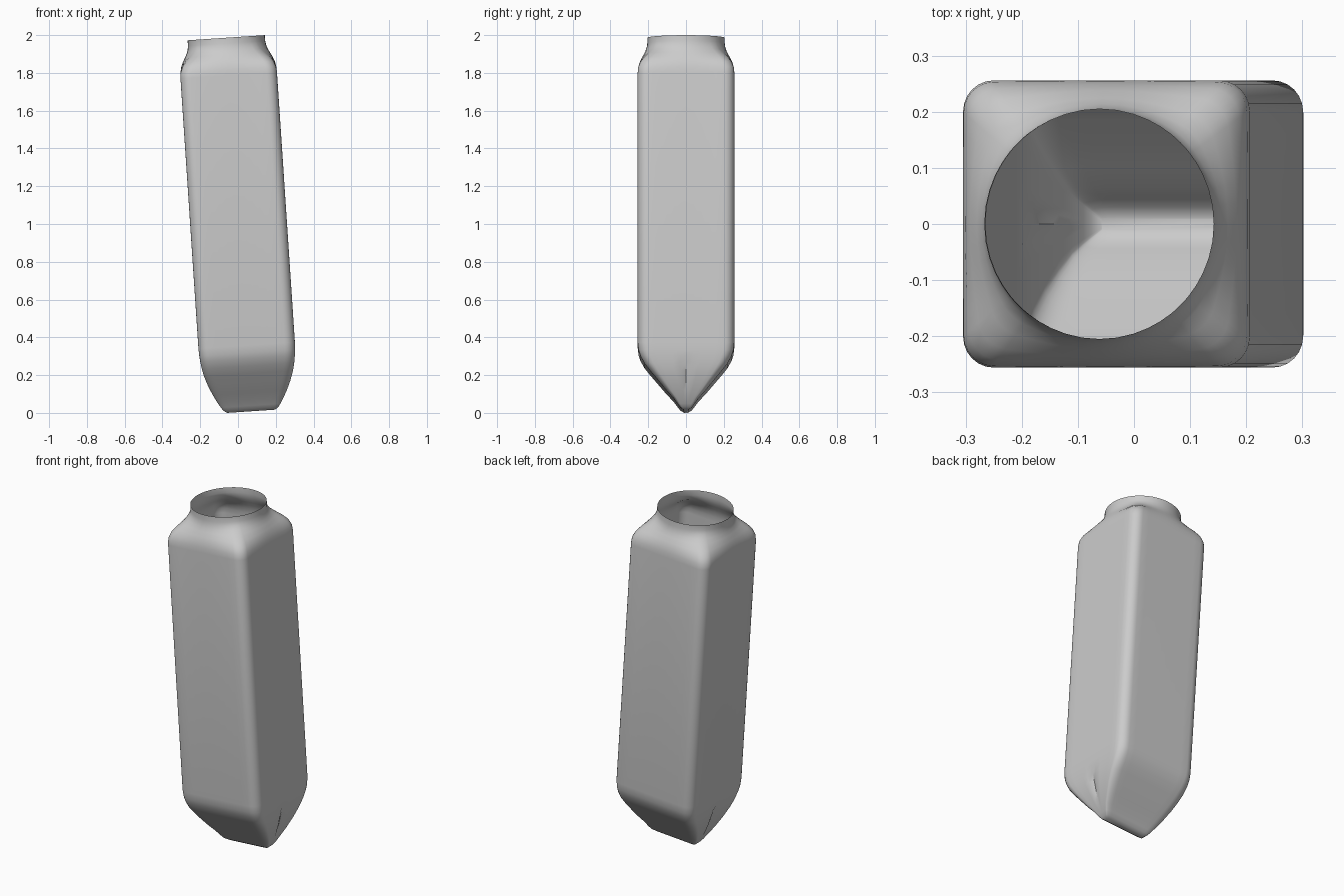
import bpy, bmesh, math
from mathutils import Matrix, Vector

if "Cube" in bpy.data.objects:
    bpy.data.objects.remove(bpy.data.objects["Cube"])

HALF, CORNER, NECK, LENGTH = 0.256, 0.055, 0.205, 1.982
TILT = math.radians(-3.8)


def rounded_square(half, radius, arc_steps=6, side_steps=10):
    """Outline with an even number of steps per side, so each side has a midpoint."""
    points, inner = [], half - radius
    for quarter in range(4):
        turn = Matrix.Rotation(quarter * math.pi / 2, 2)
        for i in range(side_steps):
            points.append(turn @ Vector((half, inner * (2 * i / side_steps - 1))))
        for i in range(arc_steps):
            a = i / arc_steps * math.pi / 2
            points.append(turn @ Vector((inner + radius * math.cos(a),
                                         inner + radius * math.sin(a))))
    return points


outline = rounded_square(HALF, CORNER)

# Pinched end: height, half width, half depth, inward fold on the narrow sides
pinch = [(0, .127, .012, 0), (.012, .145, .030, 0), (.03, .158, .044, 0),
         (.06, .176, .066, 0), (.10, .197, .103, .005), (.15, .219, .145, .012),
         (.20, .236, .187, .014), (.24, .245, .219, .010), (.28, .251, .241, 0),
         (.31, .254, .251, 0), (.35, HALF, HALF, 0)]
# Shoulder: distance below the rim, blend from circle to square
shoulder = [(.20, 1), (.17, .97), (.14, .85), (.115, .65), (.09, .38),
            (.07, .18), (.05, .06), (.03, 0), (0, 0)]

rings = []
for height, width, depth, fold in pinch:
    ring = []
    for p in outline:
        x, y = p.x / HALF * width, p.y / HALF * depth
        if abs(p.y) < 1e-5:
            x -= math.copysign(fold, x)
        ring.append((x, y, height))
    rings.append(ring)
for drop, blend in shoulder:
    flat = [(p.normalized() * NECK).lerp(p, blend) for p in outline]
    rings.append([(p.x, p.y, LENGTH - drop) for p in flat])

# Skin the rings into an open thin shell
bm = bmesh.new()
loops = [[bm.verts.new(co) for co in ring] for ring in rings]
count = len(outline)
for low, high in zip(loops, loops[1:]):
    for i in range(count):
        j = (i + 1) % count
        bm.faces.new((low[i], low[j], high[j], high[i]))
bm.faces.new(loops[0][::-1])
bm.transform(Matrix.Translation((.069, 0, .0085)) @ Matrix.Rotation(TILT, 4, 'Y'))

mesh = bpy.data.meshes.new("pinched_tube")
bm.to_mesh(mesh)
bm.free()
tube = bpy.data.objects.new("pinched_tube", mesh)
bpy.context.collection.objects.link(tube)

# Plain grey finish
grey = bpy.data.materials.new("light_grey")
grey.use_nodes = True
colour = (0.6, 0.6, 0.6, 1)
grey.diffuse_color = colour
grey.node_tree.nodes["Principled BSDF"].inputs["Base Color"].default_value = colour
mesh.materials.append(grey)

bpy.ops.object.select_all(action='DESELECT')
tube.select_set(True)
bpy.context.view_layer.objects.active = tube
bpy.ops.object.shade_smooth_by_angle(angle=math.radians(40))
